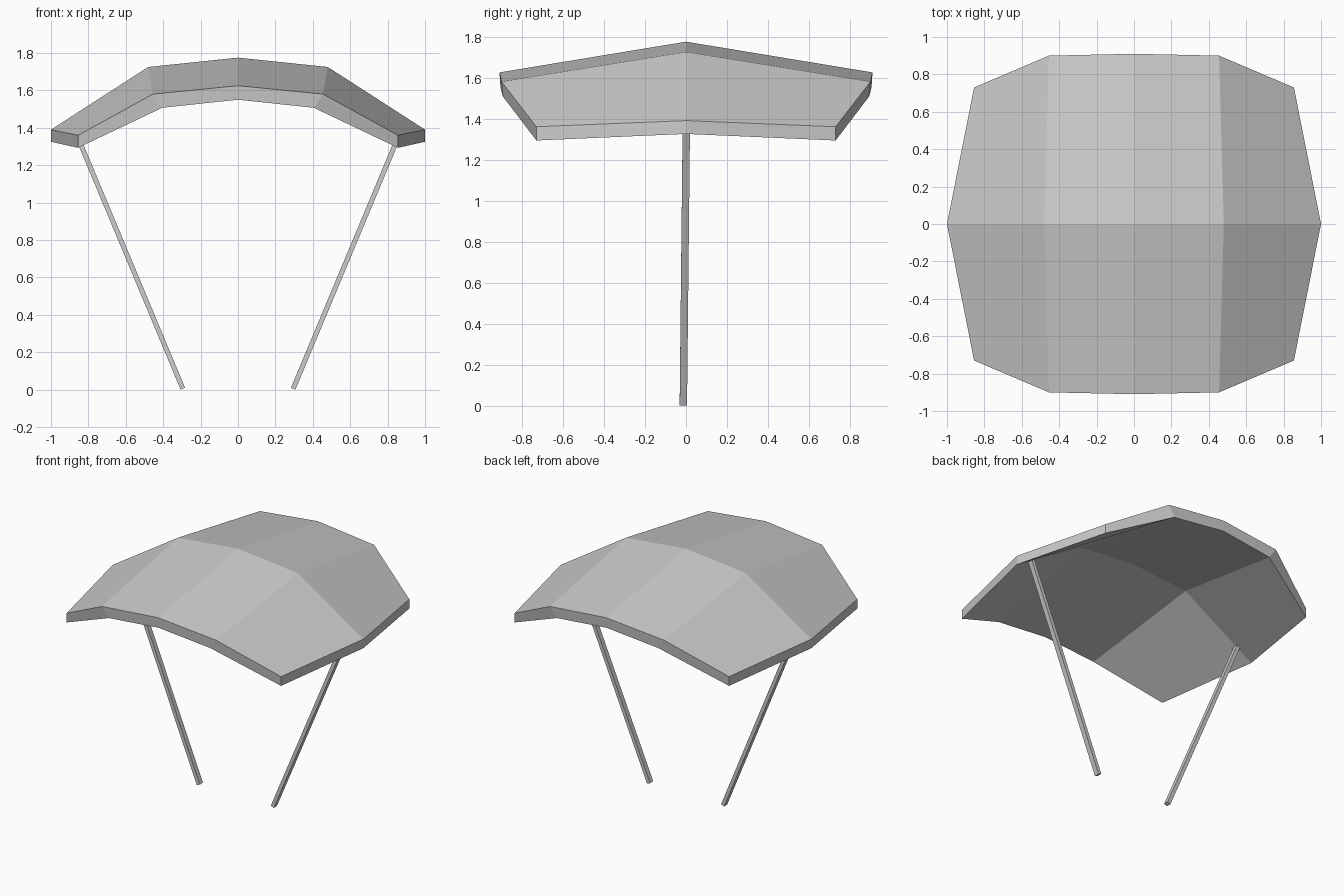
import bpy
from mathutils import Vector

if "Cube" in bpy.data.objects:
    bpy.data.objects.remove(bpy.data.objects["Cube"])

# Quarter profiles from centre outwards: (x, y, z top), mirrored to a full shell
TOP_RIDGE = [(0, 0, 1.775), (0.48, 0, 1.725), (1.0, 0, 1.39)]
TOP_EDGE = [(0, 0.91, 1.625), (0.455, 0.90, 1.58), (0.855, 0.73, 1.36)]
LOW_RIDGE = [(0, 0, 1.695), (0.44, 0, 1.66), (1.0, 0, 1.325)]
LOW_EDGE = [(0, 0.905, 1.55), (0.405, 0.893, 1.507), (0.855, 0.73, 1.293)]


def make_object(name, verts, faces):
    mesh = bpy.data.meshes.new(name)
    mesh.from_pydata(verts, [], faces)
    mesh.update()
    obj = bpy.data.objects.new(name, mesh)
    bpy.context.collection.objects.link(obj)
    return obj


def full_row(half, side):
    left = [(-x, y * side, z) for x, y, z in reversed(half[1:])]
    return left + [(x, y * side, z) for x, y, z in half]


def layer(ridge, edge):
    return full_row(edge, -1) + full_row(ridge, 1) + full_row(edge, 1)


# Canopy: 5 x 3 grid on top and below, joined by a rim
verts = layer(TOP_RIDGE, TOP_EDGE) + layer(LOW_RIDGE, LOW_EDGE)
faces = []
for j in range(2):
    for i in range(4):
        a = j * 5 + i
        quad = (a, a + 1, a + 6, a + 5)
        faces.append(quad)
        faces.append(tuple(v + 15 for v in reversed(quad)))
loop = [0, 1, 2, 3, 4, 9, 14, 13, 12, 11, 10, 5]
for a, b in zip(loop, loop[1:] + loop[:1]):
    faces.append((b, a, a + 15, b + 15))
make_object("canopy", verts, faces)


# Poles: slanted square bars from the ground to the canopy's underside
def pole(name, side):
    foot = Vector((0.295 * side, -0.013, 0.005))
    head = Vector((0.88 * side, 0.002, 1.405))
    along = (head - foot).normalized()
    across = Vector((0, 1, 0)).cross(along).normalized() * 0.013
    depth = Vector((0, 0.018, 0))
    ring = [-across - depth, across - depth, across + depth, -across + depth]
    pts = [foot + r for r in ring] + [head + r for r in ring]
    sides = [(i, (i + 1) % 4, (i + 1) % 4 + 4, i + 4) for i in range(4)]
    make_object(name, pts, sides + [(3, 2, 1, 0), (4, 5, 6, 7)])


pole("right_pole", 1)
pole("left_pole", -1)
